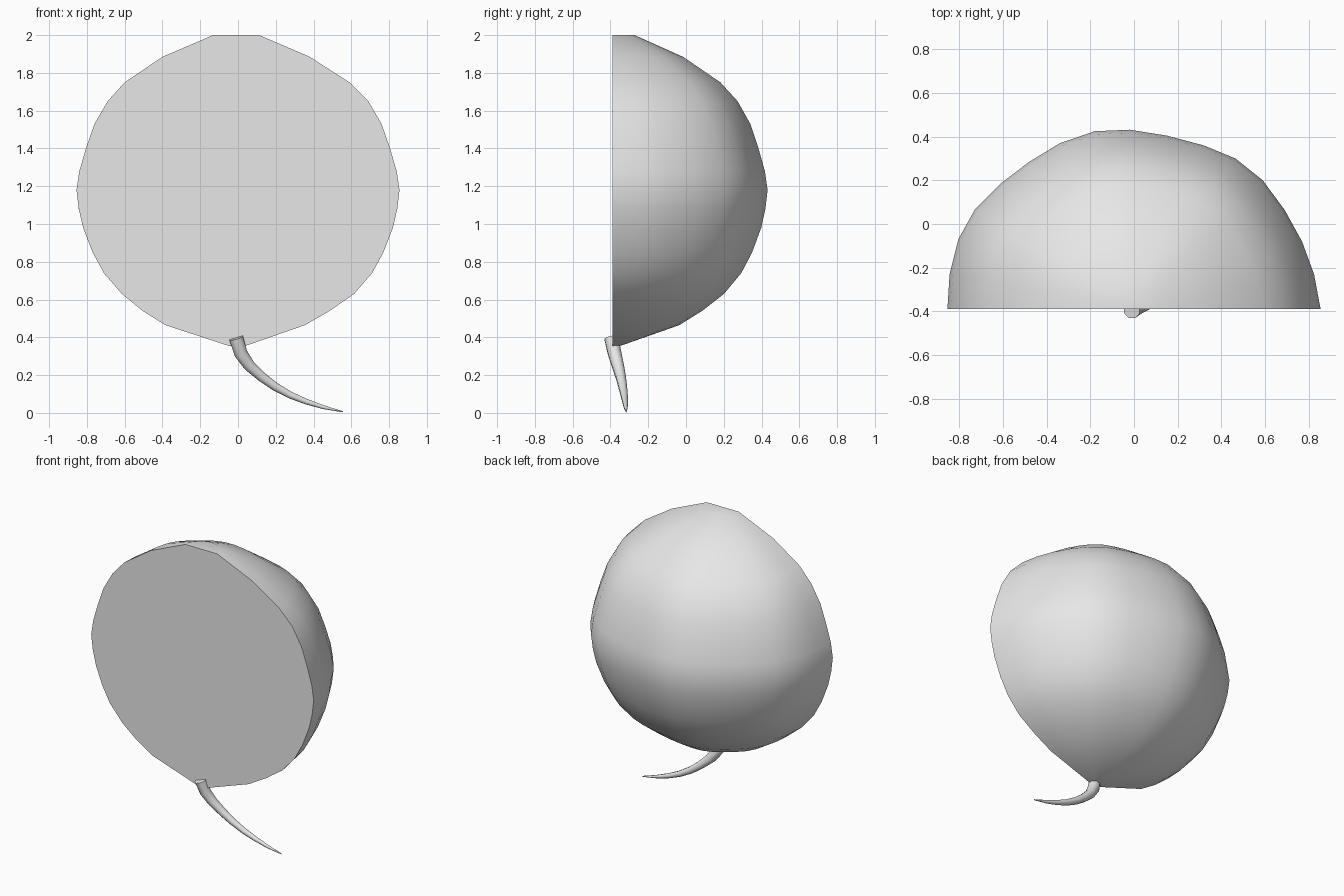
import bpy, bmesh, math
from mathutils import Vector

if "Cube" in bpy.data.objects:
    bpy.data.objects.remove(bpy.data.objects["Cube"])

grey = bpy.data.materials.new("light grey")
grey.diffuse_color = (0.8, 0.8, 0.8, 1)
grey.use_nodes = True
grey.node_tree.nodes["Principled BSDF"].inputs["Base Color"].default_value = grey.diffuse_color


def loft(name, rings, closed, angle):
    """Skin a list of point rings, cap both ends; open rings also get a flat side."""
    bm = bmesh.new()
    vs = [[bm.verts.new(p) for p in ring] for ring in rings]
    n = len(vs[0])
    for a, b in zip(vs, vs[1:]):
        for i in range(n if closed else n - 1):
            j = (i + 1) % n
            bm.faces.new((a[i], a[j], b[j], b[i]))
    bm.faces.new(vs[0])
    bm.faces.new(vs[-1])
    if not closed:
        bm.faces.new([r[0] for r in vs] + [r[-1] for r in reversed(vs)])
    bmesh.ops.recalc_face_normals(bm, faces=bm.faces)
    me = bpy.data.meshes.new(name)
    bm.to_mesh(me)
    bm.free()
    me.materials.append(grey)
    ob = bpy.data.objects.new(name, me)
    bpy.context.collection.objects.link(ob)
    bpy.ops.object.select_all(action='DESELECT')
    ob.select_set(True)
    bpy.context.view_layer.objects.active = ob
    bpy.ops.object.shade_smooth_by_angle(angle=math.radians(angle))
    return ob


# Half body: widest cross-section (x, depth), scaled per height
FRONT = -0.39
section = [(-.855, 0), (-.845, .16), (-.805, .32), (-.73, .455), (-.605, .58),
           (-.48, .675), (-.34, .76), (-.18, .815), (-.02, .822), (.15, .795),
           (.32, .75), (.465, .69), (.59, .59), (.69, .455), (.77, .31),
           (.825, .16), (.855, 0)]
# height, half width, sideways shift
profile = [(.355, .045, -.005), (.465, .37, -.015), (.54, .495, -.01),
           (.63, .615, 0), (.74, .71, 0), (.85, .77, 0), (.98, .82, 0),
           (1.08, .843, 0), (1.18, .855, 0), (1.28, .84, 0), (1.40, .805, 0),
           (1.53, .76, 0), (1.65, .69, 0), (1.75, .595, -.005),
           (1.885, .39, -.01), (2.0, .122, -.01)]
loft("half_body",
     [[(x * r / .855 + dx, FRONT + y * r / .855, z) for x, y in section]
      for z, r, dx in profile], False, 35)

# Curved tapering stem: centre and radius
path = [(-.01, -.395, .397, .040), (.015, -.378, .315, .038), (.06, -.36, .25, .033),
        (.127, -.345, .19, .028), (.195, -.335, .14, .024), (.275, -.327, .095, .020),
        (.36, -.322, .06, .016), (.45, -.319, .031, .011), (.555, -.317, .006, .003)]
pts = [Vector(p[:3]) for p in path]
rings = []
for i, p in enumerate(pts):
    t = (pts[min(i + 1, len(pts) - 1)] - pts[max(i - 1, 0)]).normalized()
    u = t.cross(Vector((0, 1, 0))).normalized()
    v = t.cross(u)
    rings.append([p + path[i][3] * (u * math.cos(a) + v * math.sin(a))
                  for a in ((k + .5) * math.tau / 8 for k in range(8))])
loft("stem", rings, True, 50)
